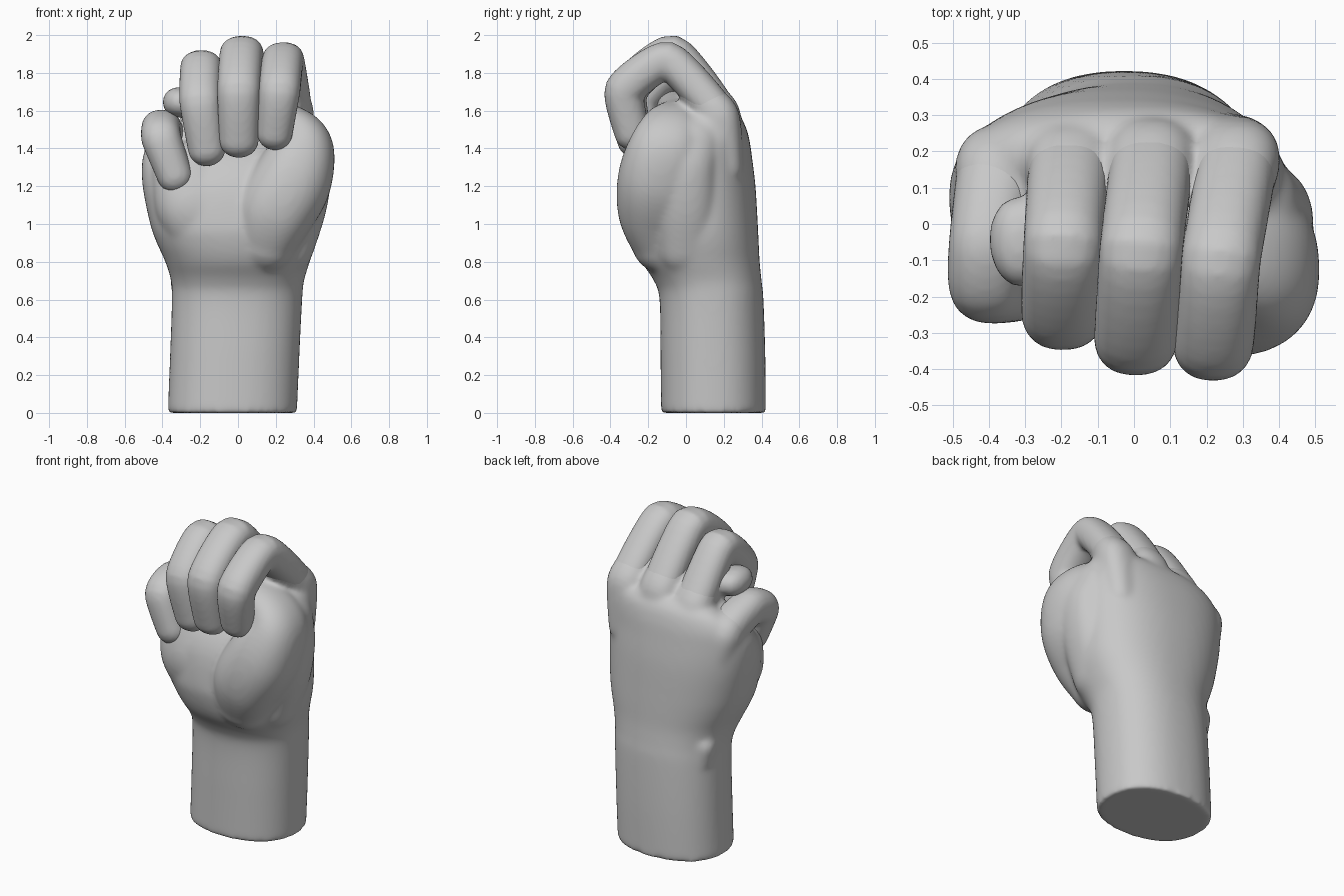
import bpy, bmesh, math
from mathutils import Vector

cube = bpy.data.objects.get("Cube")
if cube:
    bpy.data.objects.remove(cube)

# One matte grey for the whole hand
grey = bpy.data.materials.new("plain grey")
grey.use_nodes = True
grey.diffuse_color = (0.58, 0.58, 0.58, 1)
grey.node_tree.nodes["Principled BSDF"].inputs["Base Color"].default_value = grey.diffuse_color


def oval(centre, u, v, count=36, power=0.88):
    """Slightly squared oval spanned by the half axes u and v."""
    points = []
    for i in range(count):
        c, s = math.cos(2 * math.pi * i / count), math.sin(2 * math.pi * i / count)
        points.append(centre + u * math.copysign(abs(c) ** power, c)
                      + v * math.copysign(abs(s) ** power, s))
    return points


def skin_rings(bm, rings):
    """Bridge a list of equal point rings into a closed shell."""
    loops = [[bm.verts.new(p) for p in ring] for ring in rings]
    n = len(loops[0])
    for a, b in zip(loops, loops[1:]):
        for i in range(n):
            j = (i + 1) % n
            bm.faces.new((a[i], a[j], b[j], b[i]))
    bm.faces.new(loops[0][::-1])
    bm.faces.new(loops[-1])


def spline(points, bend=1.0, steps=8):
    """Cubic interpolation of position and radii; a low bend keeps joints angular."""
    pts = [points[0]] + points + [points[-1]]
    out = []
    for quad in zip(pts, pts[1:], pts[2:], pts[3:]):
        for s in range(steps):
            t = s / steps
            out.append([b + bend * (c - a) / 2 * (t - 2 * t * t + t ** 3)
                        + bend * (d - b) / 2 * (t ** 3 - t * t)
                        + (c - b) * (3 * t * t - 2 * t ** 3)
                        for a, b, c, d in zip(*quad)])
    return out + [list(points[-1])]


def tube(bm, points, side_axis, bend=1.0):
    """Sweep an oval along points (x, y, z, half width, half thickness)."""
    path = spline(points, bend)
    centres = [Vector(p[:3]) for p in path]
    last = len(path) - 1
    axis = Vector(side_axis)
    rings = []

    def ring(centre, tangent, width, thick):
        u = (axis - tangent * tangent.dot(axis)).normalized()
        rings.append(oval(centre, u * width, tangent.cross(u) * thick))

    caps = [math.radians(a) for a in (15, 30, 45, 60, 75, 87)]
    for i, (c, p) in enumerate(zip(centres, path)):
        tan = (centres[min(i + 1, last)] - centres[max(i - 1, 0)]).normalized()
        w, h = p[3:]
        if i == 0:
            for a in reversed(caps):
                ring(c - tan * h * math.sin(a), tan, w * math.cos(a), h * math.cos(a))
        ring(c, tan, w, h)
        if i == last:
            for a in caps:
                ring(c + tan * h * math.sin(a), tan, w * math.cos(a), h * math.cos(a))
    skin_rings(bm, rings)


def fused_object(name, bm, voxel, iterations):
    """Merge the overlapping shells of bm into one softened skin."""
    bmesh.ops.recalc_face_normals(bm, faces=bm.faces)
    mesh = bpy.data.meshes.new(name)
    bm.to_mesh(mesh)
    bm.free()
    mesh.materials.append(grey)
    obj = bpy.data.objects.new(name, mesh)
    bpy.context.collection.objects.link(obj)
    remesh = obj.modifiers.new("fuse", 'REMESH')
    remesh.mode = 'VOXEL'
    remesh.voxel_size = voxel
    remesh.use_smooth_shade = True
    soften = obj.modifiers.new("soften", 'SMOOTH')
    soften.factor = 0.5
    soften.iterations = iterations


palm = bmesh.new()

# Forearm and palm: oval sections (z, x min, x max, y min, y max)
sections = [
    (0, -.372, .312, -.132, .422), (.3, -.36, .325, -.135, .42), (.6, -.35, .34, -.14, .41),
    (.7, -.355, .35, -.17, .40), (.8, -.385, .38, -.235, .39), (.9, -.43, .41, -.27, .385),
    (1.0, -.465, .425, -.28, .38), (1.2, -.505, .43, -.25, .368), (1.35, -.505, .425, -.17, .35),
    (1.45, -.46, .41, -.05, .335), (1.53, -.36, .39, .06, .31), (1.58, -.22, .35, .11, .27),
]
skin_rings(palm, [oval(Vector(((x0 + x1) / 2, (y0 + y1) / 2, z)),
                       Vector(((x1 - x0) / 2, 0, 0)), Vector((0, (y1 - y0) / 2, 0)), 60)
                  for z, x0, x1, y0, y1 in spline(sections)])

# Thumb: fleshy base, then tucked across behind the curled fingers
tube(palm, [(.15, -.11, .91, .18, .17), (.2, -.15, 1.07, .21, .21), (.29, -.14, 1.24, .22, .21),
            (.34, -.1, 1.41, .2, .165), (.27, -.07, 1.52, .16, .115), (.1, -.04, 1.57, .125, .095),
            (-.15, -.04, 1.62, .115, .085), (-.32, -.05, 1.645, .125, .08)], (0, 1, 0))
# Side of the hand behind the thumb base
tube(palm, [(.24, .0, .88, .16, .16), (.31, .0, 1.1, .16, .17), (.335, .0, 1.3, .16, .17),
            (.32, .03, 1.42, .14, .16)], (1, 0, 0))
# Webs of flesh beside the first and last knuckles
tube(palm, [(.33, -.08, 1.4, .13, .15), (.31, .05, 1.44, .12, .15), (.29, .16, 1.5, .11, .12)],
     (1, 0, 0))
tube(palm, [(-.33, .06, 1.4, .1, .1), (-.22, .08, 1.48, .1, .1)], (0, 1, 0))
# Heel of the palm on the little finger side
tube(palm, [(-.2, -.07, .97, .18, .16), (-.23, -.09, 1.1, .21, .17),
            (-.26, -.05, 1.28, .2, .16)], (1, 0, 0))
# Wrist bone
tube(palm, [(-.25, .225, .6, .09, .08), (-.27, .225, .7, .09, .08)], (1, 0, 0))

# Fingers: base inside the palm, knuckle, middle joint, end joint, tip
fingers = {
    "index_finger": [(.27, .2, 1.3, .1, .1), (.285, .175, 1.57, .11, .1),
                     (.24, -.095, 1.865, .11, .1), (.22, -.325, 1.71, .11, .105),
                     (.195, -.285, 1.485, .095, .095)],
    "middle_finger": [(.05, .21, 1.3, .1, .1), (.05, .18, 1.58, .115, .1),
                      (.02, -.07, 1.9, .115, .1), (.005, -.31, 1.71, .115, .105),
                      (.005, -.27, 1.445, .105, .095)],
    "ring_finger": [(-.165, .21, 1.25, .1, .1), (-.175, .17, 1.53, .115, .1),
                    (-.195, -.055, 1.825, .11, .1), (-.2, -.245, 1.65, .11, .1),
                    (-.165, -.22, 1.4, .1, .095)],
    "little_finger": [(-.33, .18, 1.15, .1, .1), (-.37, .15, 1.4, .115, .11),
                      (-.405, -.05, 1.5, .105, .105), (-.405, -.165, 1.45, .105, .105),
                      (-.335, -.17, 1.26, .095, .1)],
}
for name, points in fingers.items():
    finger = bmesh.new()
    tube(finger, points, (1, 0, 0), bend=0.55)
    fused_object(name, finger, 0.014, 4)
    # Knuckle sleeve in the palm skin, thinning out along the finger
    base, knuckle, joint = points[:3]
    sleeve_end = [(a + b) / 2 for a, b in zip(knuckle, joint)]
    sleeve = [p[:3] + [p[3] * grow, p[4] * grow] for p, grow in
              ((list(base), 1.04), (list(knuckle), 1.08), (sleeve_end, 0.9))]
    tube(palm, sleeve, (1, 0, 0), bend=0.55)

fused_object("palm_and_forearm", palm, 0.014, 16)
